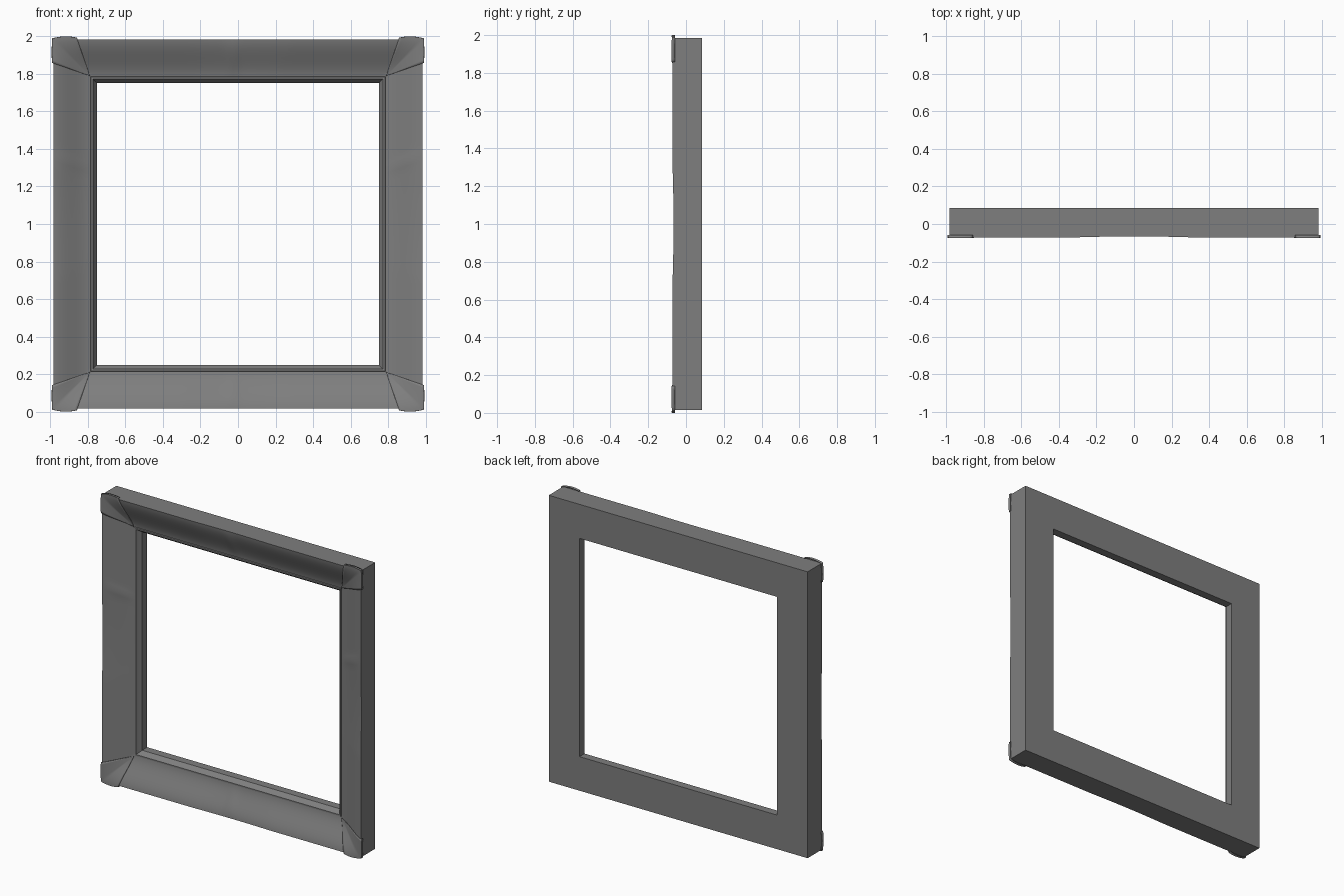
import bpy
import bmesh
import math

cube = bpy.data.objects.get("Cube")
if cube:
    bpy.data.objects.remove(cube, do_unlink=True)

grey = bpy.data.materials.new("dark grey")
grey.use_nodes = True
grey.diffuse_color = (0.21, 0.21, 0.21, 1)
grey.node_tree.nodes["Principled BSDF"].inputs["Base Color"].default_value = (0.21, 0.21, 0.21, 1)

MID = 1.0        # height of the frame centre
OUTER = 0.984    # half size of the frame
SIGHT = 0.785    # half size at the inner end of the moulding
BACK = 0.085
STEPS = 16


def cove(t):
    """Depth of the moulded face, from outer rim (0) to inner bead (1)."""
    smooth = t * t * (3 - 2 * t)
    return -0.066 + 0.07 * (0.35 * t + 0.65 * smooth)


def finish(bm, name, angle=30):
    bmesh.ops.remove_doubles(bm, verts=bm.verts, dist=0.0002)
    bmesh.ops.recalc_face_normals(bm, faces=bm.faces)
    mesh = bpy.data.meshes.new(name)
    bm.to_mesh(mesh)
    bm.free()
    obj = bpy.data.objects.new(name, mesh)
    bpy.context.collection.objects.link(obj)
    mesh.materials.append(grey)
    bpy.ops.object.select_all(action="DESELECT")
    bpy.context.view_layer.objects.active = obj
    obj.select_set(True)
    bpy.ops.object.shade_smooth_by_angle(angle=math.radians(angle))
    return obj


def turn(k, a, h):
    """Rail coordinates (along, outward) to x, z for rail k, clockwise from top."""
    return [(a, h), (h, -a), (-a, -h), (-h, a)][k]


# Closed moulding section: (half size, depth, position on cove or None)
section = [(0.75, BACK, None), (OUTER, BACK, None)]
for i in range(STEPS + 1):
    t = i / STEPS
    section.append((OUTER + (SIGHT - OUTER) * t, cove(t), t))
section += [(0.783, -0.003, None), (0.773, -0.003, None),
            (0.768, 0.008, None), (0.75, 0.03, None)]

# Four mitred rails swept as one ring, with a slight swell and a small ridge
RIDGE = [-0.03, -0.37, 0.03, 0.37]
STATIONS = 64
bm = bmesh.new()
rings = []
for k in range(4):
    for j in range(STATIONS):
        u = -1 + 2 * j / STATIONS
        swell = min(1, abs(u) / 0.3) ** 2
        ridge = math.exp(-((u - RIDGE[k]) / 0.03) ** 2)
        ring = []
        for h, y, t in section:
            if t is not None:
                y -= 0.005 * swell * (1 - t) + 0.005 * ridge * math.sin(math.pi * t)
            x, z = turn(k, u * h, h)
            ring.append(bm.verts.new((x, y, z + MID)))
        rings.append(ring)
count = len(section)
for i, ring in enumerate(rings):
    after = rings[(i + 1) % len(rings)]
    for j in range(count):
        n = (j + 1) % count
        bm.faces.new((ring[j], ring[n], after[n], after[j]))
finish(bm, "frame")


# Tapered corner ornaments that follow the moulding and lap over the rim
def corner(name, sx, sz):
    bm = bmesh.new()
    cols = 8
    for upright in (False, True):
        rows = []
        for i in range(-1, STEPS + 1):
            t = max(i, 0) / STEPS
            row = []
            for j in range(cols + 1):
                s = j / cols
                flare = (0.003 if upright else 0.010) * math.sin(math.pi * min(1, s * 0.9))
                h = OUTER + 0.004 + (SIGHT - OUTER) * t + flare * (1 - t) ** 4
                along = OUTER + 0.004 + (SIGHT - OUTER) * t - 0.13 * s * (1 - t)
                y = cove(t) - 0.008 - 0.006 * (1 - s) * math.sin(math.pi * t)
                if i < 0:
                    y = -0.058
                x, z = (h, along) if upright else (along, h)
                row.append(bm.verts.new((sx * x, y, sz * z + MID)))
            rows.append(row)
        for r, q in zip(rows, rows[1:]):
            for j in range(cols):
                bm.faces.new((r[j], r[j + 1], q[j + 1], q[j]))
    obj = finish(bm, name, 40)
    solid = obj.modifiers.new("thickness", "SOLIDIFY")
    solid.thickness = 0.004
    solid.offset = 0


for sx, side in ((1, "left"), (-1, "right")):
    for sz, level in ((1, "top"), (-1, "bottom")):
        corner(f"{level}_{side}_corner_ornament", sx, sz)
